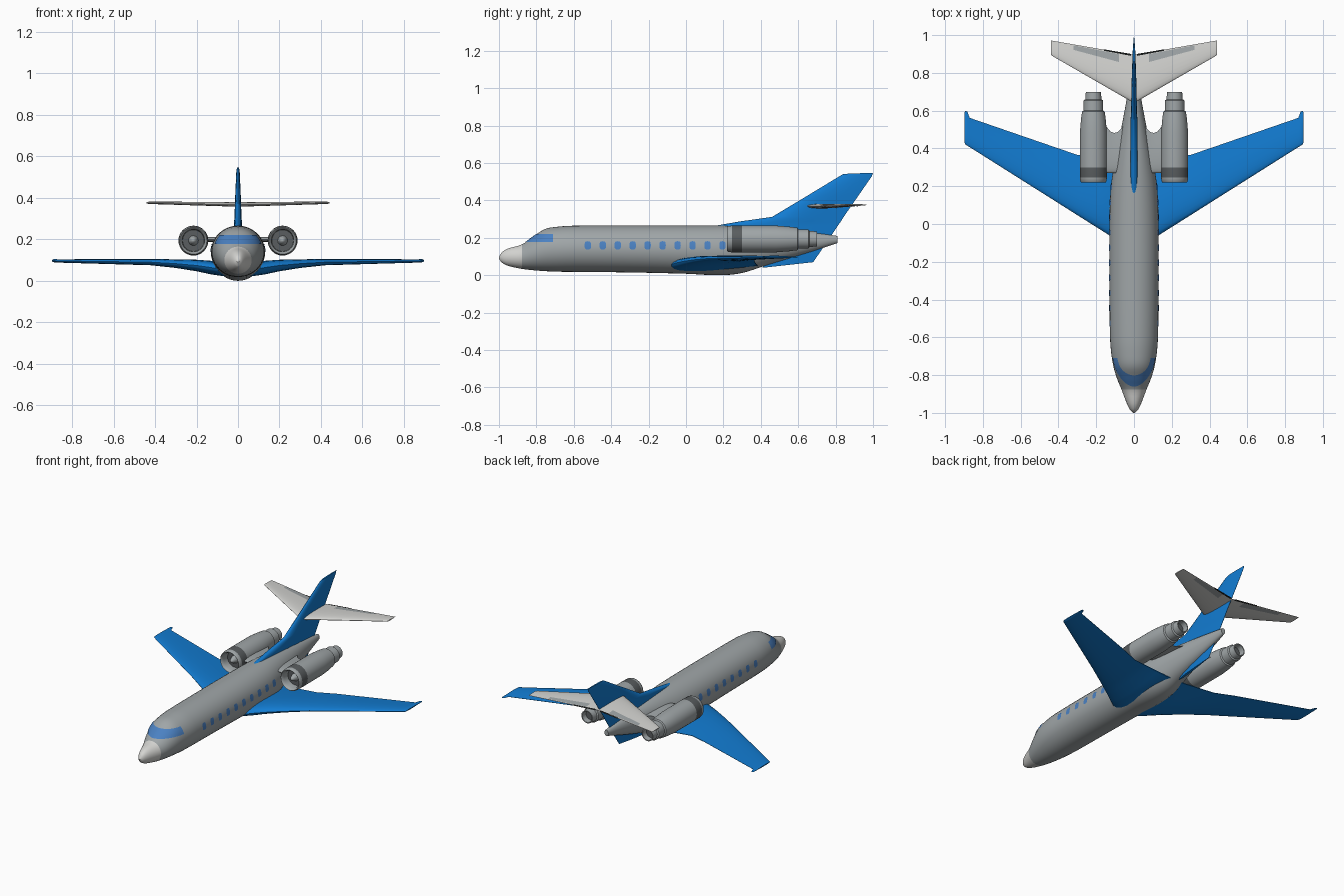
import bpy, bmesh, math
from mathutils import Vector

if "Cube" in bpy.data.objects:
    bpy.data.objects.remove(bpy.data.objects["Cube"])


def material(name, rgb):
    m = bpy.data.materials.new(name)
    m.diffuse_color = (*rgb, 1)
    m.use_nodes = True
    m.node_tree.nodes["Principled BSDF"].inputs["Base Color"].default_value = m.diffuse_color
    return m


GREY = material("body_grey", (0.35, 0.38, 0.39))
WHITE = material("off_white", (0.66, 0.66, 0.64))
BLUE = material("wing_blue", (0.006, 0.20, 0.64))
GLASS = material("window_blue", (0.07, 0.22, 0.54))
DARK = material("dark_grey", (0.10, 0.11, 0.115))
BLACK = material("black", (0.01, 0.012, 0.012))


def make(name, verts, faces, mats, rule=None, angle=35):
    """Mesh object with smooth shading; rule(face centre) gives the material index."""
    me = bpy.data.meshes.new(name)
    me.from_pydata([tuple(v) for v in verts], [], faces)
    for m in mats:
        me.materials.append(m)
    bm = bmesh.new()
    bm.from_mesh(me)
    bmesh.ops.recalc_face_normals(bm, faces=bm.faces)
    if rule:
        for f in bm.faces:
            f.material_index = rule(f.calc_center_median())
    bm.to_mesh(me)
    bm.free()
    ob = bpy.data.objects.new(name, me)
    bpy.context.collection.objects.link(ob)
    bpy.ops.object.select_all(action='DESELECT')
    ob.select_set(True)
    bpy.context.view_layer.objects.active = ob
    bpy.ops.object.shade_smooth_by_angle(angle=math.radians(angle))
    return ob


def loft(name, rings, mats, rule=None, angle=35):
    """Skin closed rings of equal size and cap both ends."""
    n = len(rings[0])
    verts = [p for r in rings for p in r]
    faces = [(i * n + j, i * n + (j + 1) % n, (i + 1) * n + (j + 1) % n, (i + 1) * n + j)
             for i in range(len(rings) - 1) for j in range(n)]
    faces += [tuple(range(n)), tuple(range(len(verts) - n, len(verts)))]
    return make(name, verts, faces, mats, rule, angle)


def shape(t):
    """Half thickness of a wing section, for full thickness 1."""
    return max(0.03, 5 * (.2969 * t ** .5 - .126 * t - .3516 * t * t + .2843 * t ** 3 - .1036 * t ** 4))


def foil(le, te, thick):
    le, te, thick = Vector(le), Vector(te), Vector(thick)
    ts = [0.012, 0.05, 0.12, 0.22, 0.35, 0.5, 0.66, 0.83, 1]
    up = [le.lerp(te, t) + thick * shape(t) for t in reversed(ts)]
    low = [le.lerp(te, t) - thick * shape(t) for t in ts]
    return up + [le] + low


# fuselage: y, half width, bottom, top
ST = [(-1, .004, .088, .098), (-.985, .02, .068, .122), (-.95, .038, .05, .143),
      (-.877, .066, .034, .165), (-.818, .09, .027, .206), (-.754, .109, .022, .247),
      (-.68, .121, .019, .26), (-.594, .127, .018, .265), (-.3, .13, .015, .266),
      (0, .13, .008, .266), (.18, .124, 0, .266), (.3, .108, .012, .264),
      (.42, .085, .05, .256), (.62, .046, .11, .236), (.81, .014, .172, .21)]


def body(y):
    """Smoothly interpolated half width, bottom and top at station y."""
    i = max(k for k in range(len(ST) - 1) if ST[k][0] <= y + 1e-9)
    a, b = ST[i], ST[i + 1]
    p, q = ST[max(i - 1, 0)], ST[min(i + 2, len(ST) - 1)]
    h = b[0] - a[0]
    t = (y - a[0]) / h
    out = []
    for k in (1, 2, 3):
        m0 = (b[k] - p[k]) / (b[0] - p[0]) * h
        m1 = (q[k] - a[k]) / (q[0] - a[0]) * h
        out.append((2 * t ** 3 - 3 * t * t + 1) * a[k] + (t ** 3 - 2 * t * t + t) * m0
                   + (3 * t * t - 2 * t ** 3) * b[k] + (t ** 3 - t * t) * m1)
    return out


def skin_x(y, z, off):
    """Half width of the body at height z, pushed out by off."""
    w, lo, hi = body(y)
    return (w + off) * math.sqrt(max(0, 1 - ((z - (lo + hi) / 2) / ((hi - lo) / 2 + off)) ** 2))


ys = [a[0] + (b[0] - a[0]) * k / 4 for a, b in zip(ST, ST[1:]) for k in range(4)] + [ST[-1][0]]
rings = []
for y in ys:
    w, lo, hi = body(y)
    rings.append([(w * math.cos(a), y, (lo + hi) / 2 + (hi - lo) / 2 * math.sin(a))
                  for a in [math.tau * k / 40 for k in range(40)]])
loft("fuselage", rings, [GREY, WHITE], lambda c: int(c.y < -.877))

# windscreen band wrapped round the nose
OFF, REAR, COLS, ROWS = .0025, -.71, 24, 6
verts = []
for r in range(ROWS + 1):
    z = .177 + .043 * r / ROWS
    a, b = -.98, -.6
    for _ in range(40):
        m = (a + b) / 2
        a, b = (m, b) if body(m)[2] + OFF < z else (a, m)
    for c in range(COLS + 1):
        s = 2 * c / COLS - 1
        y = b + (REAR - b) * s * s
        verts.append((math.copysign(skin_x(y, z, OFF), s) if s else 0, y, z))
n = COLS + 1
make("windscreen", verts, [(r * n + c, r * n + c + 1, (r + 1) * n + c + 1, (r + 1) * n + c)
                           for r in range(ROWS) for c in range(COLS)], [GLASS])

# cabin windows, rounded patches on both sides
verts, faces = [], []
for side in (-1, 1):
    for k in range(10):
        base = len(verts)
        yc = -.525 + .08 * k
        for j in range(16):
            a = math.tau * j / 16
            cy, cz = math.cos(a), math.sin(a)
            y = yc + .017 * math.copysign(abs(cy) ** .6, cy)
            z = .16 + .022 * math.copysign(abs(cz) ** .6, cz)
            verts.append((side * skin_x(y, z, .002), y, z))
        verts.append((side * skin_x(yc, .16, .002), yc, .16))
        faces += [(base + j, base + (j + 1) % 16, base + 16) for j in range(16)]
make("cabin_windows", verts, faces, [GLASS])


def span(sections):
    """Mirror half-span sections (x, lead y, trail y, z, thickness) to a full set of rings."""
    full = [(-s[0], *s[1:]) for s in reversed(sections) if s[0] > 0] + sections
    return [foil((x, l, z), (x, t, z), (0, 0, d)) for x, l, t, z, d in full]


# main wing
loft("main_wing", span([(0, -.125, .385, .048, .056), (.07, -.095, .38, .053, .062),
                        (.13, -.06, .372, .064, .066), (.2, -.016, .366, .074, .056),
                        (.3, .047, .366, .083, .042), (.42, .123, .407, .09, .03),
                        (.87, .407, .562, .096, .016), (.882, .414, .595, .097, .016),
                        (.892, .42, .60, .097, .014), (.897, .43, .59, .097, .006)]), [BLUE])

# fin, running through the body into a ventral fin
loft("tail_fin", [foil((0, l, zl), (0, t, zt), (d, 0, 0)) for l, zl, t, zt, d in
                  [(.41, .04, .68, .07, .016), (.45, .15, .735, .15, .03),
                   (.14, .262, .81, .262, .04), (.29, .288, .828, .288, .037),
                   (.46, .312, .843, .312, .034), (.65, .426, .918, .42, .026),
                   (.83, .535, .994, .53, .016), (.845, .542, 1.0, .548, .01)]], [BLUE])

# tailplane
TAIL = [(0, .64, .895, .369, .024), (.43, .888, .97, .376, .011), (.44, .897, .972, .376, .006)]
loft("tailplane", span(TAIL), [WHITE])


def tail_panel(name, x0, x1, t0, t1, mat):
    """Thin painted panels on the upper and lower tailplane skin, left and right."""
    verts, faces = [], []
    for sx in (-1, 1):
        for sz in (-1, 1):
            base = len(verts)
            for x, t in ((x0, t0), (x0, t1), (x1, t1), (x1, t0)):
                f = x / .43
                l, e, z, d = [a + (b - a) * f for a, b in zip(TAIL[0][1:], TAIL[1][1:])]
                verts.append((sx * x, l + (e - l) * t, z + sz * (d * shape(t) + .0015)))
            faces.append((base, base + 1, base + 2, base + 3))
    make(name, verts, faces, [mat])


tail_panel("elevator_panels", .08, .32, .77, .96, GREY)
tail_panel("trim_strips", .015, .16, .97, 1.01, BLACK)

# engines: lathed shell with hollow intake and stepped nozzle (radius, y)
SHELL = [(.001, .275), (.052, .275), (.054, .24), (.06, .224), (.065, .22), (.069, .225),
         (.0715, .245), (.072, .30), (.0715, .48), (.066, .55), (.060, .595), (.052, .60),
         (.051, .655), (.043, .66), (.040, .70), (.034, .70), (.031, .665), (.001, .665)]
SPINNER = [(.001, .235), (.008, .238), (.017, .252), (.024, .276)]


def lathe(name, profile, cx, cz, mats, rule=None):
    loft(name, [[(cx + r * math.cos(a), y, cz + r * math.sin(a))
                 for a in [math.tau * k / 32 for k in range(32)]] for r, y in profile], mats, rule)


for side, label in ((-1, "left"), (1, "right")):
    lathe(label + "_engine", SHELL, side * .215, .194, [GREY, DARK],
          lambda c: int(.27 < c.y < .28 or .662 < c.y < .668
                        and math.hypot(abs(c.x) - .215, c.z - .194) < .032))
    lathe(label + "_engine_spinner", SPINNER, side * .215, .194, [GREY])
    # pylon with a hollowed trailing edge
    loft(label + "_engine_pylon",
         [foil((side * x, .27, .2), (side * x, t, .2), (0, 0, .024)) for x, t in
          [(.03, .55), (.065, .51), (.085, .487), (.105, .482), (.125, .49), (.145, .515), (.165, .54)]],
         [GREY])
